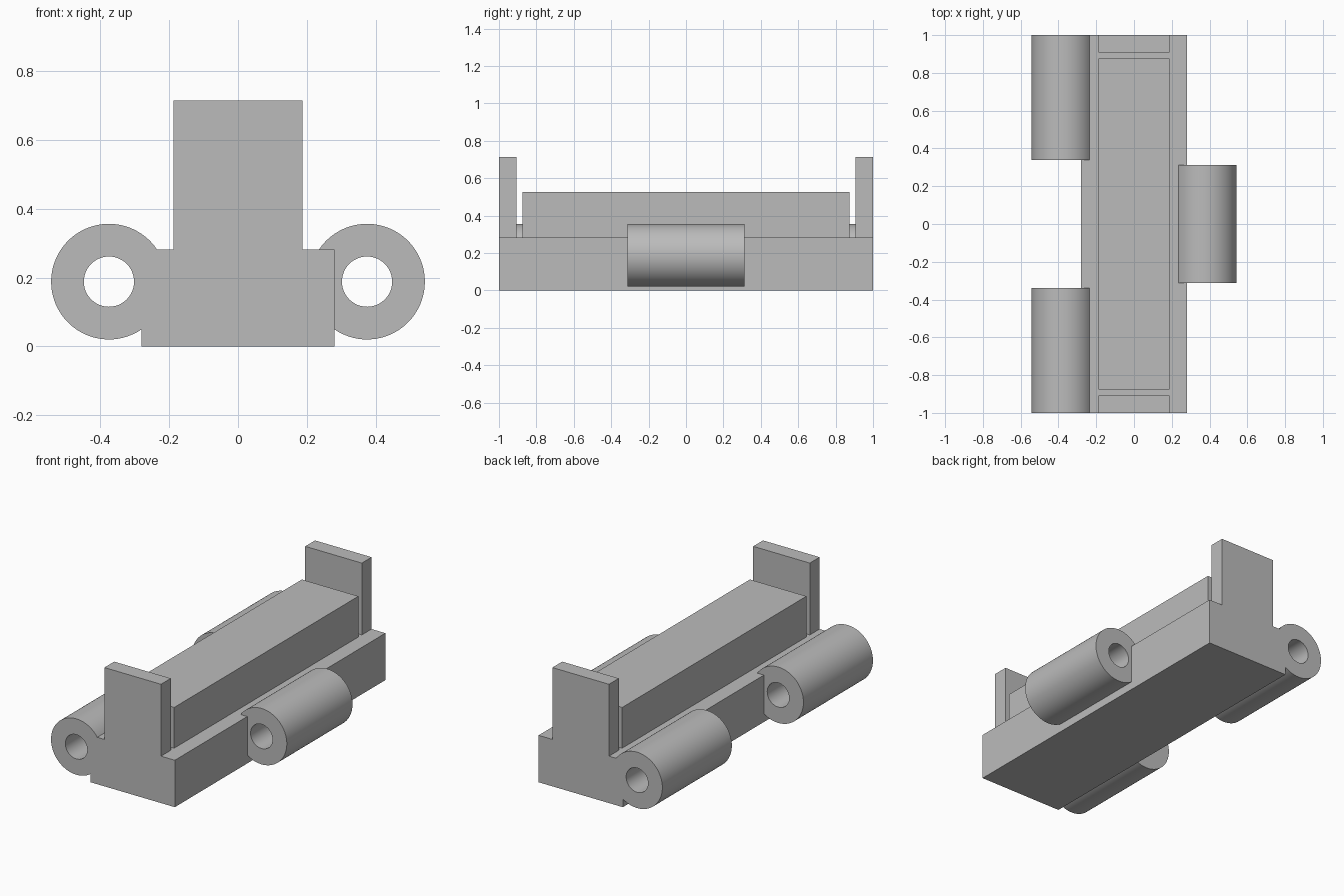
import bpy
import math

cube = bpy.data.objects.get("Cube")
if cube:
    bpy.data.objects.remove(cube, do_unlink=True)

grey = bpy.data.materials.new("plain grey")
grey.use_nodes = True
colour = (0.5, 0.5, 0.5, 1)
grey.diffuse_color = colour
grey.node_tree.nodes["Principled BSDF"].inputs["Base Color"].default_value = colour

BASE_X, BASE_Z = 0.28, 0.282            # base half width and height
BAR_X, BAR_Z, BAR_R, HOLE_R = 0.375, 0.188, 0.168, 0.073


def box(name, half_x, y0, y1, z0, z1):
    bpy.ops.mesh.primitive_cube_add(size=1, location=(0, (y0 + y1) / 2, (z0 + z1) / 2))
    ob = bpy.context.object
    ob.name = name
    ob.scale = (half_x * 2, y1 - y0, z1 - z0)
    bpy.ops.object.transform_apply(location=False, rotation=False, scale=True)
    ob.data.materials.append(grey)


def arc(radius, start, end, steps):
    angles = [start + (end - start) * i / steps for i in range(steps + 1)]
    return [(BAR_X + radius * math.cos(a), BAR_Z + radius * math.sin(a)) for a in angles]


def barrel(name, side, y0, y1):
    """Hinge knuckle: bored round profile trimmed where it meets the base."""
    low = math.pi + math.acos((BAR_X - BASE_X) / BAR_R)      # meets the base side
    high = math.pi - math.asin((BASE_Z - BAR_Z) / BAR_R)     # meets the base top
    outline = arc(BAR_R, low - math.tau, high, 64) + [(BASE_X, BASE_Z)]
    bore = arc(HOLE_R, 0, math.tau, 48)[:-1]
    curve = bpy.data.curves.new(name, "CURVE")
    curve.dimensions = "2D"
    curve.fill_mode = "BOTH"
    curve.extrude = (y1 - y0) / 2
    for loop in (outline, bore):
        spline = curve.splines.new("POLY")
        spline.points.add(len(loop) - 1)
        for point, (x, z) in zip(spline.points, loop):
            point.co = (side * x, z, 0, 1)
        spline.use_cyclic_u = True
    ob = bpy.data.objects.new(name, curve)
    bpy.context.collection.objects.link(ob)
    ob.location.y = (y0 + y1) / 2
    ob.rotation_euler.x = math.pi / 2
    bpy.ops.object.select_all(action="DESELECT")
    ob.select_set(True)
    bpy.context.view_layer.objects.active = ob
    bpy.ops.object.convert(target="MESH")
    ob = bpy.context.object
    # Weld caps to walls and face everything outward
    bpy.ops.object.mode_set(mode="EDIT")
    bpy.ops.mesh.select_all(action="SELECT")
    bpy.ops.mesh.remove_doubles(threshold=0.0001)
    bpy.ops.mesh.normals_make_consistent(inside=False)
    bpy.ops.object.mode_set(mode="OBJECT")
    ob.data.materials.clear()
    ob.data.materials.append(grey)
    bpy.ops.object.shade_smooth_by_angle(angle=math.radians(30))


# Body
box("base", BASE_X, -1, 1, 0, BASE_Z)
box("centre_block", 0.188, -0.875, 0.875, BASE_Z, 0.527)
box("front_end_plate", 0.188, -1, -0.907, BASE_Z, 0.714)
box("back_end_plate", 0.188, 0.907, 1, BASE_Z, 0.714)

# Hinge knuckles: two on the right, one on the left between them
barrel("front_right_barrel", -1, -1, -0.34)
barrel("back_right_barrel", -1, 0.34, 1)
barrel("left_barrel", 1, -0.312, 0.312)
